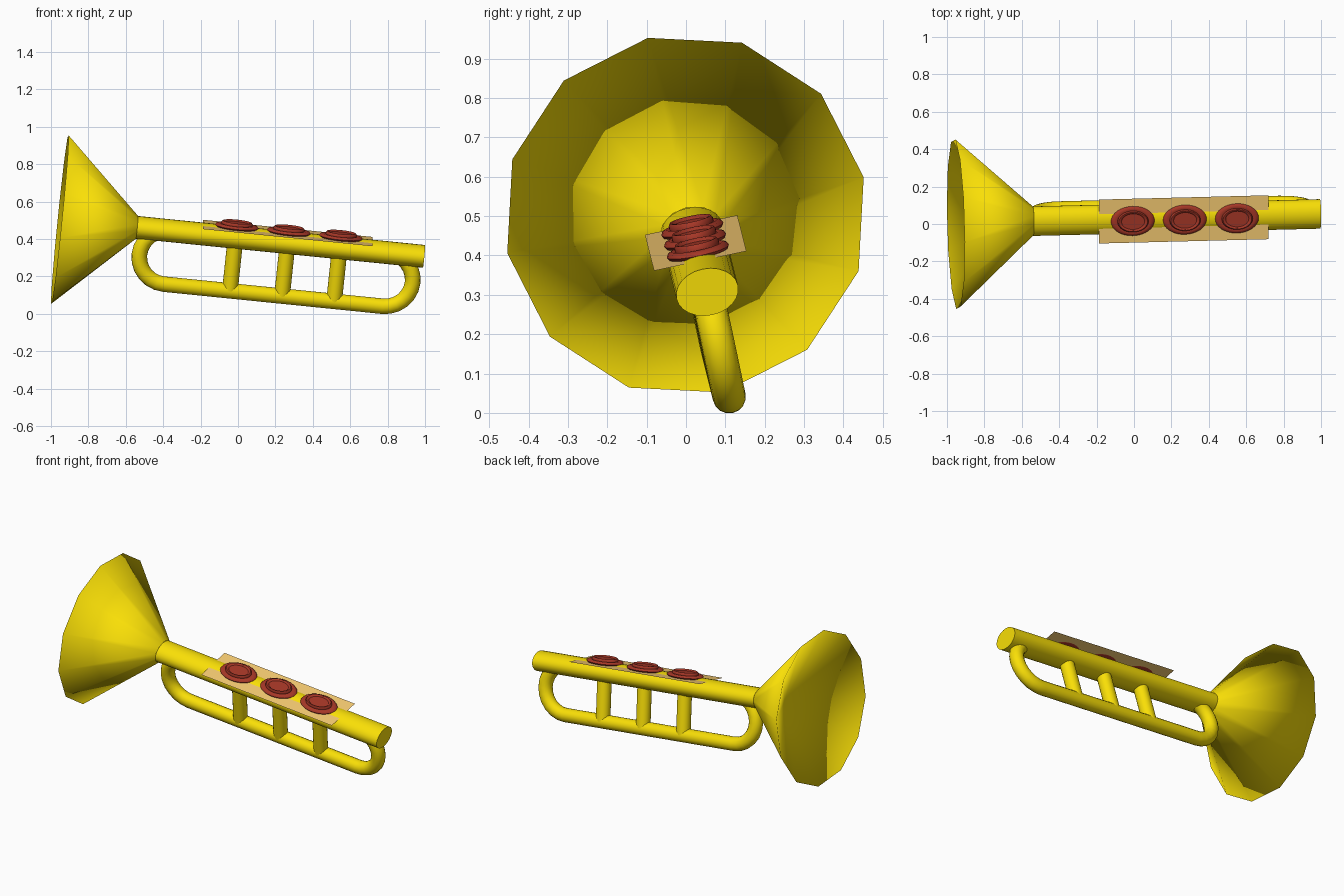
import bpy, bmesh
from math import sin, cos, pi, radians
from mathutils import Vector, Matrix

if "Cube" in bpy.data.objects:
    bpy.data.objects.remove(bpy.data.objects["Cube"])

# Tilted frame: local X runs along the main tube, from bell neck to mouth end
start = Vector((-0.54, 0.015, 0.462))
ax = Vector((1.535, 0.039, -0.155)).normalized()
up = Vector((0, -sin(radians(12)), cos(radians(12))))
up = (up - ax * up.dot(ax)).normalized()
side = up.cross(ax)
FRAME = Matrix.Translation(start) @ Matrix((ax, side, up)).transposed().to_4x4()


def material(name, color):
    m = bpy.data.materials.new(name)
    m.diffuse_color = (*color, 1)
    m.use_nodes = True
    m.node_tree.nodes["Principled BSDF"].inputs["Base Color"].default_value = m.diffuse_color
    return m


GOLD = material("gold", (0.95, 0.74, 0.002))
RED = material("red", (0.38, 0.038, 0.02))
TAN = material("tan", (0.93, 0.60, 0.17))


def add_object(name, bm, mat, sharp=45):
    me = bpy.data.meshes.new(name)
    bm.to_mesh(me)
    bm.free()
    me.shade_smooth()
    if sharp:
        me.set_sharp_from_angle(angle=radians(sharp))
    me.materials.append(mat)
    ob = bpy.data.objects.new(name, me)
    ob.matrix_world = FRAME
    bpy.context.collection.objects.link(ob)


def loft(name, rings, mat, sharp=45, tip=None):
    """Skin equal-length point rings; both ends capped, or the last one closed to a tip."""
    bm = bmesh.new()
    loops = [[bm.verts.new(p) for p in ring] for ring in rings]
    n = len(loops[0])
    for a, b in zip(loops, loops[1:]):
        for i in range(n):
            j = (i + 1) % n
            bm.faces.new((a[i], a[j], b[j], b[i]))
    cap = bm.faces.new(loops[0][::-1])
    if tip:
        t = bm.verts.new(tip)
        for i in range(n):
            bm.faces.new((loops[-1][i], loops[-1][(i + 1) % n], t))
    else:
        bm.faces.new(loops[-1])
    bmesh.ops.recalc_face_normals(bm, faces=bm.faces)
    if tip:  # the neck end stays open, the tube fills it
        bmesh.ops.delete(bm, geom=[cap], context='FACES_ONLY')
    add_object(name, bm, mat, sharp)


def ring_x(x, ry, rz, n, dy=0, dz=0):
    return [(x, dy + ry * cos(2 * pi * i / n), dz + rz * sin(2 * pi * i / n)) for i in range(n)]


def ring_z(x, z, rx, ry, n):
    return [(x + rx * cos(2 * pi * i / n), ry * sin(2 * pi * i / n), z) for i in range(n)]


# Main tube, slightly flattened
loft("main_tube", [ring_x(0, 0.08, 0.06, 24), ring_x(1.543, 0.08, 0.06, 24)], GOLD)

# Twelve-sided bell: outer cone and shallower inner bowl, softly shaded over the rim
loft("bell", [ring_x(0.0, 0.08, 0.062, 12), ring_x(-0.415, 0.463, 0.463, 12, -0.006, 0)],
     GOLD, sharp=None, tip=(-0.16, -0.003, 0))

# Lower loop: two half-circle bends joined by a straight run
R, r = 0.147, 0.042
path = [(0.175, pi / 2 + pi * k / 12) for k in range(13)]
path += [(1.35, 3 * pi / 2 + pi * k / 12) for k in range(13)]
rings = []
for cx, t in path:
    rings.append([(cx + (R + r * cos(a)) * cos(t), r * sin(a), -R + (R + r * cos(a)) * sin(t))
                  for a in (2 * pi * i / 16 for i in range(16))])
loft("lower_loop", rings, GOLD)

# Plate under the buttons
bm = bmesh.new()
bm.faces.new([bm.verts.new(p) for p in ((0.35, -0.12, 0.052), (1.26, -0.12, 0.052),
                                        (1.26, 0.12, 0.052), (0.35, 0.12, 0.052))])
add_object("button_plate", bm, TAN)

# Valve pipes and oval buttons (radius, height profile)
profile = [(0.097, 0.050), (0.111, 0.053), (0.117, 0.060), (0.111, 0.068), (0.096, 0.072),
           (0.083, 0.070), (0.083, 0.080), (0.077, 0.086), (0.069, 0.085), (0.062, 0.078)]
for i, x in enumerate((0.53, 0.81, 1.09), 1):
    loft(f"valve_pipe_{i}", [ring_z(x, -0.29, 0.042, 0.042, 20),
                             ring_z(x, 0.0, 0.042, 0.042, 20)], GOLD)
    loft(f"button_{i}", [ring_z(x, z, q, q * 0.69, 32) for q, z in profile], RED)
